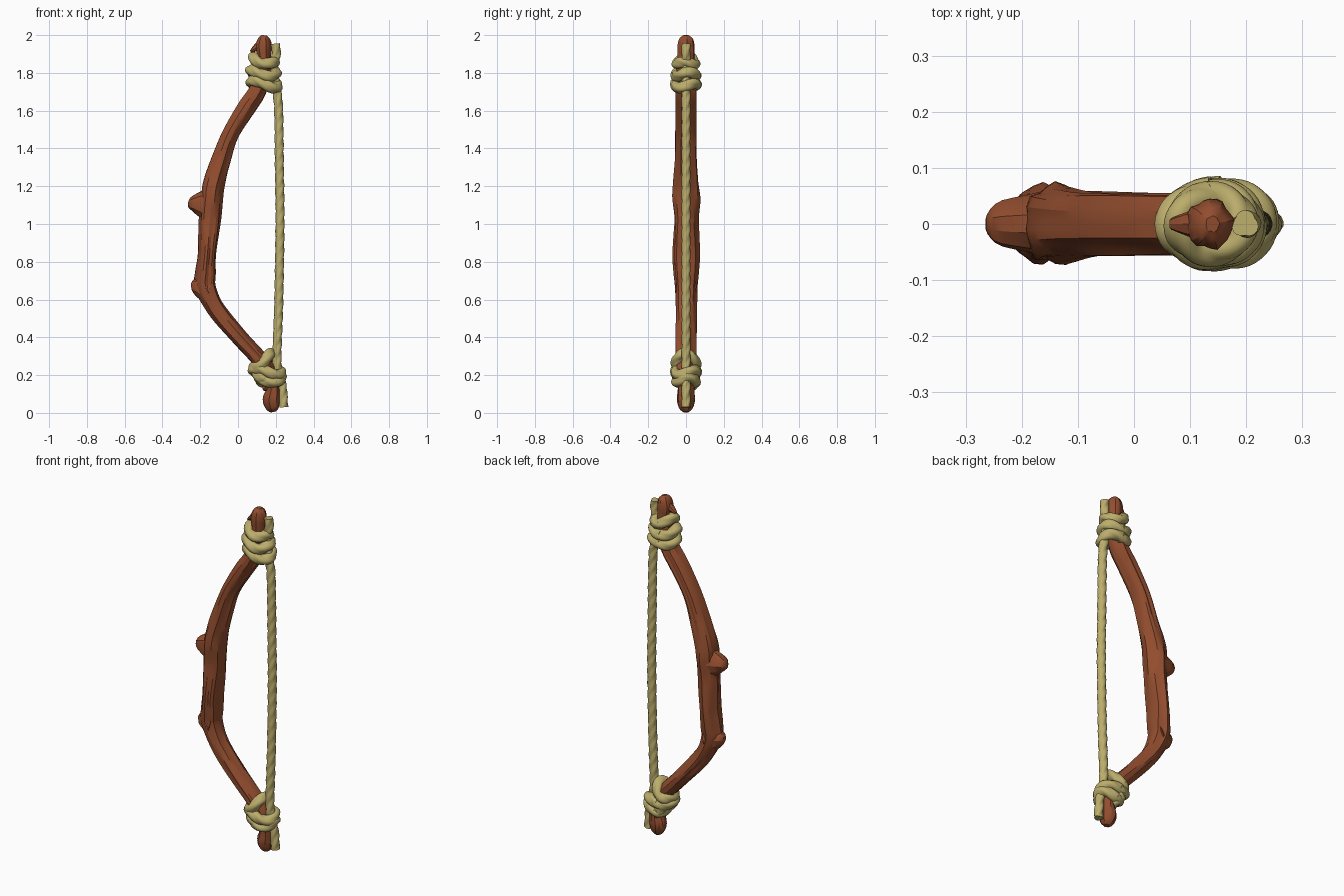
import bpy
import math
from mathutils import Vector

if "Cube" in bpy.data.objects:
    bpy.data.objects.remove(bpy.data.objects["Cube"])


def material(name, rgb):
    m = bpy.data.materials.new(name)
    m.diffuse_color = (*rgb, 1)
    m.use_nodes = True
    m.node_tree.nodes["Principled BSDF"].inputs["Base Color"].default_value = m.diffuse_color
    return m


WOOD = material("reddish brown wood", (0.29, 0.075, 0.028))
ROPE = material("straw rope", (0.50, 0.42, 0.15))


def smooth_rows(rows, steps):
    """Catmull-Rom through rows of numbers."""
    out = []
    n = len(rows)
    for i in range(n - 1):
        p = [rows[max(i - 1, 0)], rows[i], rows[i + 1], rows[min(i + 2, n - 1)]]
        for k in range(steps):
            t = k / steps
            out.append([0.5 * (2 * b + (c - a) * t + (2 * a - 5 * b + 4 * c - d) * t * t
                               + (3 * b - a - 3 * c + d) * t ** 3)
                        for a, b, c, d in zip(*p)])
    out.append(list(rows[-1]))
    return out


def sweep(name, pts, section, sides, mat, angle):
    """Sweep a section(i, length, angle) -> (along n, along c) over the points."""
    pts = [Vector(p) for p in pts]
    n = Vector((0, 1, 0))
    verts, faces, length = [], [], 0
    for i, p in enumerate(pts):
        t = (pts[min(i + 1, len(pts) - 1)] - pts[max(i - 1, 0)]).normalized()
        n = (n - t * n.dot(t)).normalized()
        c = t.cross(n)
        if i:
            length += (p - pts[i - 1]).length
        for j in range(sides):
            u, v = section(i, length, 2 * math.pi * j / sides)
            verts.append(p + n * u + c * v)
    for i in range(len(pts) - 1):
        for j in range(sides):
            k = (j + 1) % sides
            faces.append((i * sides + j, i * sides + k,
                          (i + 1) * sides + k, (i + 1) * sides + j))
    last = (len(pts) - 1) * sides
    faces.append(tuple(reversed(range(sides))))
    faces.append(tuple(range(last, last + sides)))
    me = bpy.data.meshes.new(name)
    me.from_pydata(verts, [], faces)
    me.materials.append(mat)
    ob = bpy.data.objects.new(name, me)
    bpy.context.collection.objects.link(ob)
    bpy.ops.object.select_all(action='DESELECT')
    bpy.context.view_layer.objects.active = ob
    ob.select_set(True)
    bpy.ops.object.shade_smooth_by_angle(angle=math.radians(angle))
    return ob


def branch(name, rows, steps=4, sides=22, bark=1.0):
    """Gnarled wood from rows of x, z, in-plane radius, depth radius."""
    rows = smooth_rows(rows, steps)

    def section(i, s, a):
        g = 1 + bark * (0.055 * math.sin(5 * a + 1.6 * math.sin(5 * s) + 2 * s)
                        + 0.04 * math.sin(8 * a - 2.2 * math.sin(4 * s + 1)))
        return rows[i][3] * g * math.cos(a), rows[i][2] * g * math.sin(a)
    return sweep(name, [(r[0], 0, r[1]) for r in rows], section, sides, WOOD, 25)


def rope(name, pts, r):
    """Three strands twisted together."""
    def section(i, s, a):
        q = r * (0.80 + 0.20 * abs(math.cos(1.5 * (a - s * 0.75 / r))))
        return q * math.cos(a), q * math.sin(a)
    return sweep(name, pts, section, 18, ROPE, 35)


# Bow limb
branch("bow_limb", [
    (.188, .005, .014, .014), (.184, .025, .034, .034), (.178, .07, .045, .047),
    (.185, .13, .036, .043), (.165, .21, .042, .05), (.112, .286, .043, .054),
    (.015, .39, .043, .055), (-.08, .50, .046, .055), (-.135, .58, .047, .055),
    (-.172, .67, .055, .058), (-.170, .74, .054, .065), (-.163, .83, .047, .071),
    (-.155, .93, .052, .067), (-.148, 1.03, .057, .062), (-.140, 1.13, .056, .072),
    (-.130, 1.21, .057, .067), (-.09, 1.34, .051, .058), (-.04, 1.476, .044, .056),
    (.04, 1.61, .048, .055), (.10, 1.70, .046, .055), (.135, 1.80, .042, .05),
    (.138, 1.88, .035, .044), (.135, 1.94, .042, .044), (.137, 1.98, .032, .036),
    (.14, 1.999, .012, .014)], steps=5)

# Cut-off twigs and knots
branch("upper_knot", [(-.13, 1.10, .10, .068), (-.19, 1.105, .075, .052),
                      (-.235, 1.107, .046, .042), (-.255, 1.105, .028, .028),
                      (-.264, 1.105, .012, .012)], 2, 10, 0.6)
branch("lower_knot", [(-.15, .655, .08, .06), (-.205, .668, .058, .045),
                      (-.235, .672, .036, .032), (-.248, .672, .015, .015)], 2, 10, 0.6)
branch("tip_spur", [(.135, 1.955, .03, .03), (.10, 1.935, .022, .024),
                    (.066, 1.913, .006, .010)], 2, 8, 0.4)
branch("foot_spur", [(.18, .15, .03, .03), (.15, .135, .022, .025),
                     (.13, .128, .010, .012)], 2, 8, 0.4)
branch("foot_bulge", [(.19, .06, .04, .04), (.155, .05, .030, .034),
                      (.138, .048, .010, .012)], 2, 10, 0.4)

# Bowstring with its loose ends
string = smooth_rows([(.198, 0, 1.955), (.202, 0, 1.90), (.188, 0, 1.83), (.198, 0, 1.74),
                      (.214, 0, 1.62), (.219, 0, 1.3), (.222, 0, 1.0), (.216, 0, .6),
                      (.207, 0, .33), (.212, 0, .22), (.234, 0, .14), (.242, 0, .03)], 24)
rope("bowstring", string, .025)

# Rope wraps: x, z, half width, half depth, tilt in degrees
wraps = {
    "upper_wrap": [(.139, 1.74, .070, .054, -8), (.135, 1.797, .068, .052, -5),
                   (.137, 1.858, .056, .046, -14)],
    "lower_wrap": [(.155, .218, .074, .055, -6), (.172, .173, .058, .048, 4),
                   (.128, .268, .054, .052, 40), (.132, .185, .050, .044, -48)],
}
for label, rings in wraps.items():
    for k, (x, z, rx, ry, tilt) in enumerate(rings):
        ct, st = math.cos(math.radians(tilt)), math.sin(math.radians(tilt))
        loop = []
        for i in range(50):
            a = math.pi / 2 + 2 * math.pi * i / 48
            u = rx * math.cos(a)
            drift = 0.012 * math.sin(2 * a + k)
            loop.append((x + u * ct, ry * math.sin(a), z + u * st + drift))
        rope(f"{label}_{k + 1}", loop, .031)
